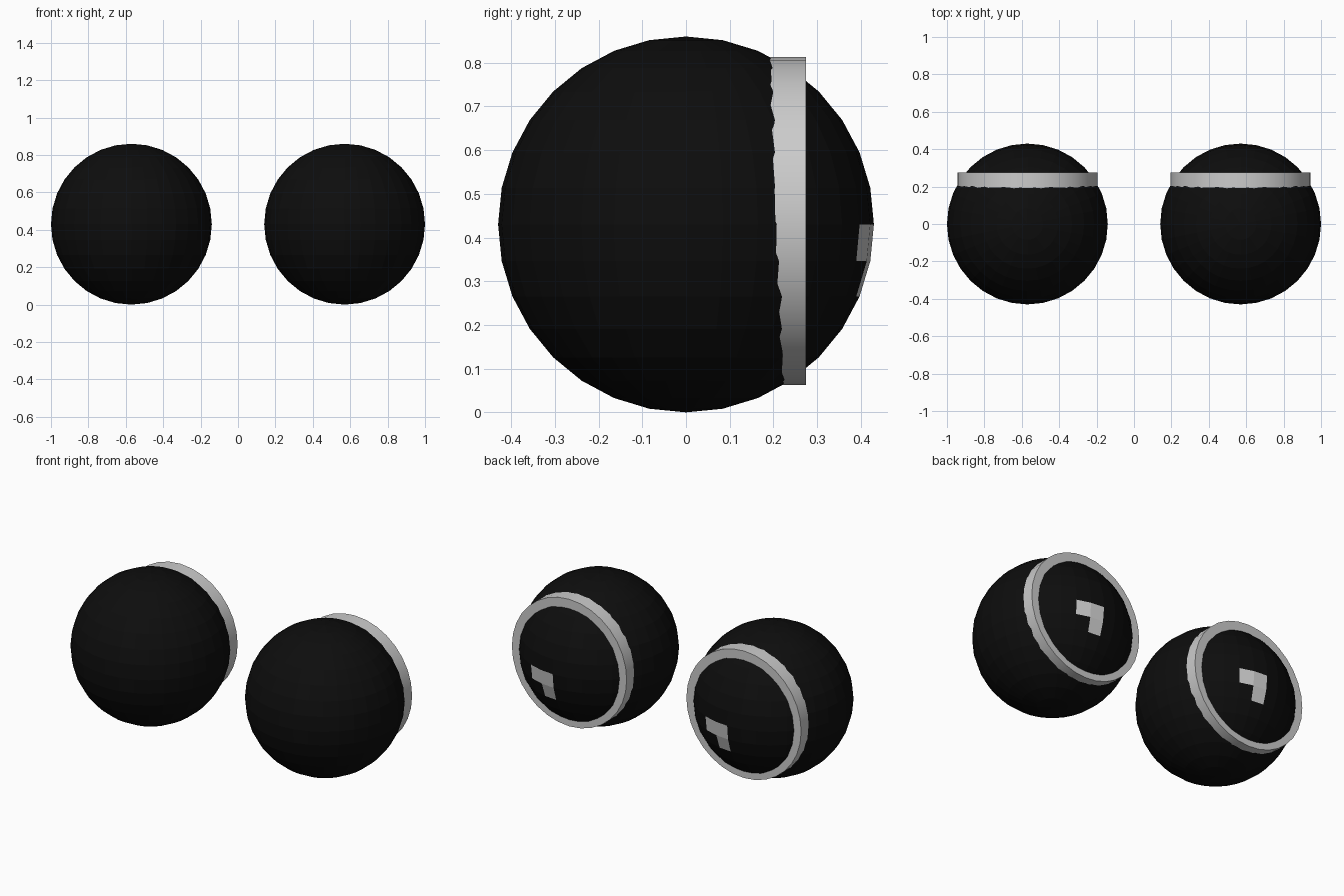
import bpy
import bmesh
from math import radians, atan2, degrees, asin
from mathutils import Matrix

if "Cube" in bpy.data.objects:
    bpy.data.objects.remove(bpy.data.objects["Cube"])

R = 0.43        # eyeball radius
OFFSET = 0.57   # eyeball distance from the middle


def material(name, value):
    m = bpy.data.materials.new(name)
    m.diffuse_color = (value, value, value, 1)
    m.use_nodes = True
    m.node_tree.nodes["Principled BSDF"].inputs["Base Color"].default_value = m.diffuse_color
    return m


black = material("black", 0.004)
grey = material("grey", 0.8)


def add_object(name, bm, location, mats):
    mesh = bpy.data.meshes.new(name)
    bm.normal_update()
    bm.to_mesh(mesh)
    bm.free()
    ob = bpy.data.objects.new(name, mesh)
    ob.location = location
    for m in mats:
        mesh.materials.append(m)
    bpy.context.collection.objects.link(ob)
    return ob


def eyeball(name, x):
    bm = bmesh.new()
    bmesh.ops.create_uvsphere(bm, u_segments=32, v_segments=16, radius=R)
    # L-shaped glint: three pale faces on the back, just below the equator
    for f in bm.faces:
        c = f.calc_center_median()
        lon = degrees(atan2(c.x, c.y))
        lat = degrees(asin(c.z / c.length))
        upper = 0 < lon < 22.5 and -11.25 < lat < 0
        lower = 0 < lon < 11.25 and -22.5 < lat < -11.25
        if upper or lower:
            f.material_index = 1
    add_object(name, bm, (x, 0, R), (black, grey))


def ring(name, x):
    # rectangular profile spun around the y axis
    bm = bmesh.new()
    profile = [(0.19, 0.32), (0.19, 0.375), (0.275, 0.375), (0.275, 0.32)]
    verts = [bm.verts.new((0, y, r)) for y, r in profile]
    edges = [bm.edges.new((verts[i], verts[(i + 1) % 4])) for i in range(4)]
    bmesh.ops.spin(bm, geom=verts + edges, cent=(0, 0, 0), axis=(0, 1, 0),
                   angle=radians(360), steps=32)
    bmesh.ops.remove_doubles(bm, verts=bm.verts, dist=1e-4)
    bmesh.ops.recalc_face_normals(bm, faces=bm.faces)
    ob = add_object(name, bm, (x, 0, 0.438), (grey,))
    bpy.ops.object.select_all(action='DESELECT')
    ob.select_set(True)
    bpy.context.view_layer.objects.active = ob
    bpy.ops.object.shade_smooth_by_angle(angle=radians(30))


for side, x in (("left", -OFFSET), ("right", OFFSET)):
    eyeball(side + "_eyeball", x)
    ring(side + "_ring", x)
